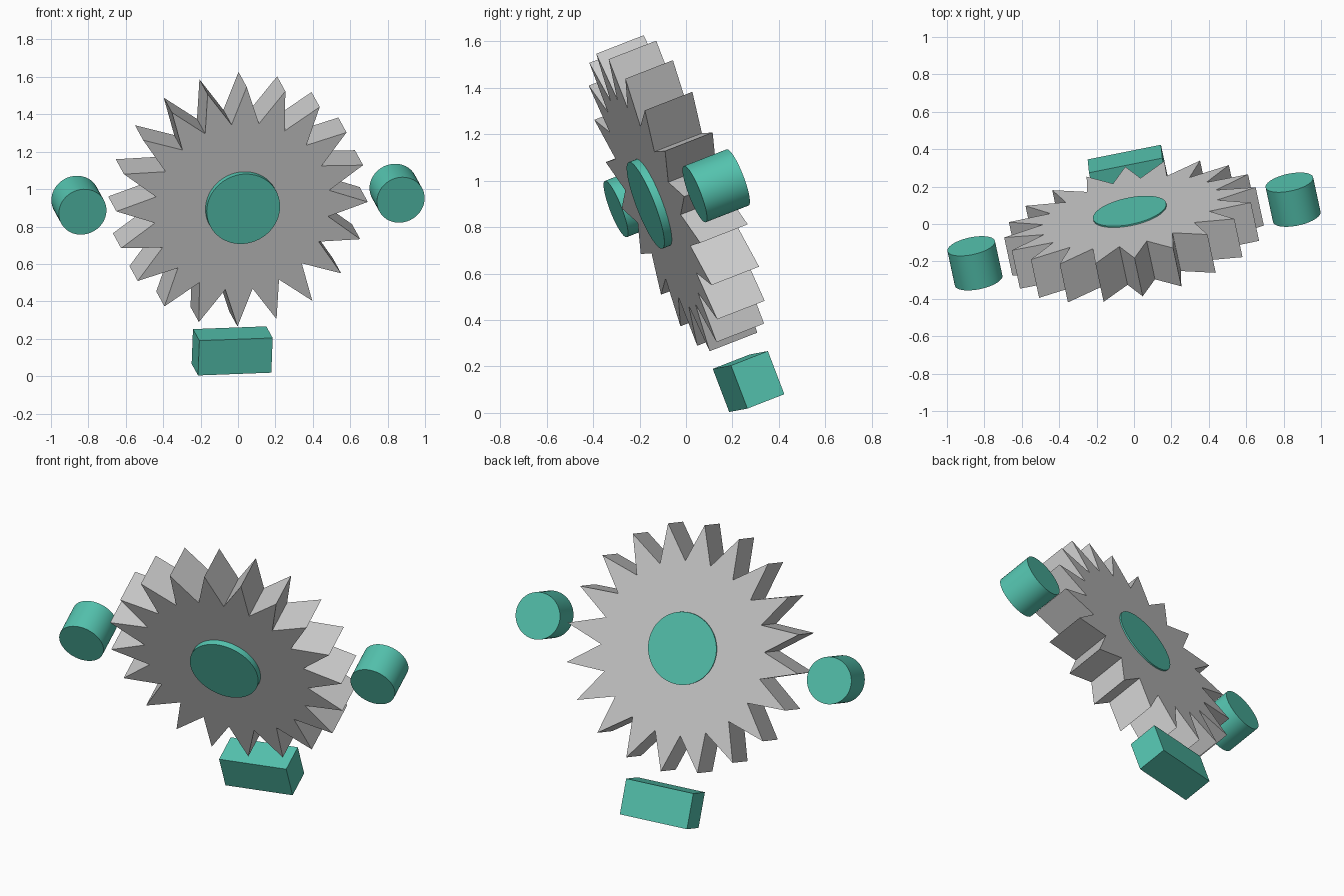
import bpy, bmesh
from math import sin, cos, pi
from mathutils import Vector, Matrix

if "Cube" in bpy.data.objects:
    bpy.data.objects.remove(bpy.data.objects["Cube"])

# Tilted frame of the whole assembly: local x = across, y = wheel axis (to back), z = up in the wheel plane
across = Vector((0.98, 0.196, 0.037)).normalized()
axis = Vector((-0.2, 0.913, 0.356))
axis = (axis - across * axis.dot(across)).normalized()
up = across.cross(axis)
FRAME = Matrix((across, axis, up)).transposed().to_4x4()
FRAME.translation = (0, -0.04, 0.946)

teal = bpy.data.materials.new("teal")
teal.diffuse_color = (0.09, 0.55, 0.43, 1)
teal.use_nodes = True
teal.node_tree.nodes["Principled BSDF"].inputs["Base Color"].default_value = teal.diffuse_color


def prism(name, outline, y0, y1, mat=None, smooth=False):
    """Extrude an (x, z) outline along the wheel axis from y0 to y1."""
    bm = bmesh.new()
    face = bm.faces.new([bm.verts.new((x, y0, z)) for x, z in outline])
    ext = bmesh.ops.extrude_face_region(bm, geom=[face])
    verts = [g for g in ext["geom"] if isinstance(g, bmesh.types.BMVert)]
    bmesh.ops.translate(bm, vec=(0, y1 - y0, 0), verts=verts)
    bmesh.ops.recalc_face_normals(bm, faces=bm.faces)
    me = bpy.data.meshes.new(name)
    bm.to_mesh(me)
    bm.free()
    ob = bpy.data.objects.new(name, me)
    bpy.context.collection.objects.link(ob)
    ob.matrix_world = FRAME
    if mat:
        me.materials.append(mat)
    if smooth:
        bpy.ops.object.select_all(action='DESELECT')
        ob.select_set(True)
        bpy.context.view_layer.objects.active = ob
        bpy.ops.object.shade_smooth_by_angle()
    return ob


def circle(r, cx=0, n=64):
    return [(cx + r * cos(2 * pi * i / n), r * sin(2 * pi * i / n)) for i in range(n)]


# Toothed wheel: 20 pointed teeth
TEETH, TIP, ROOT = 20, 0.686, 0.478
star = []
for i in range(2 * TEETH):
    r = ROOT if i % 2 else TIP
    a = pi * i / TEETH
    star.append((r * cos(a), r * sin(a)))
prism("toothed_wheel", star, -0.112, 0.112)

# Hub showing on both faces
prism("hub", circle(0.2), -0.147, 0.12, teal, True)

# Side rollers
for side, s in (("left", -1), ("right", 1)):
    prism(side + "_roller", circle(0.13, 0.868 * s), -0.101, 0.101, teal, True)

# Block under the wheel
prism("lower_block", [(-0.2, -0.968), (0.2, -0.968), (0.2, -0.769), (-0.2, -0.769)],
      -0.087, 0.087, teal)
